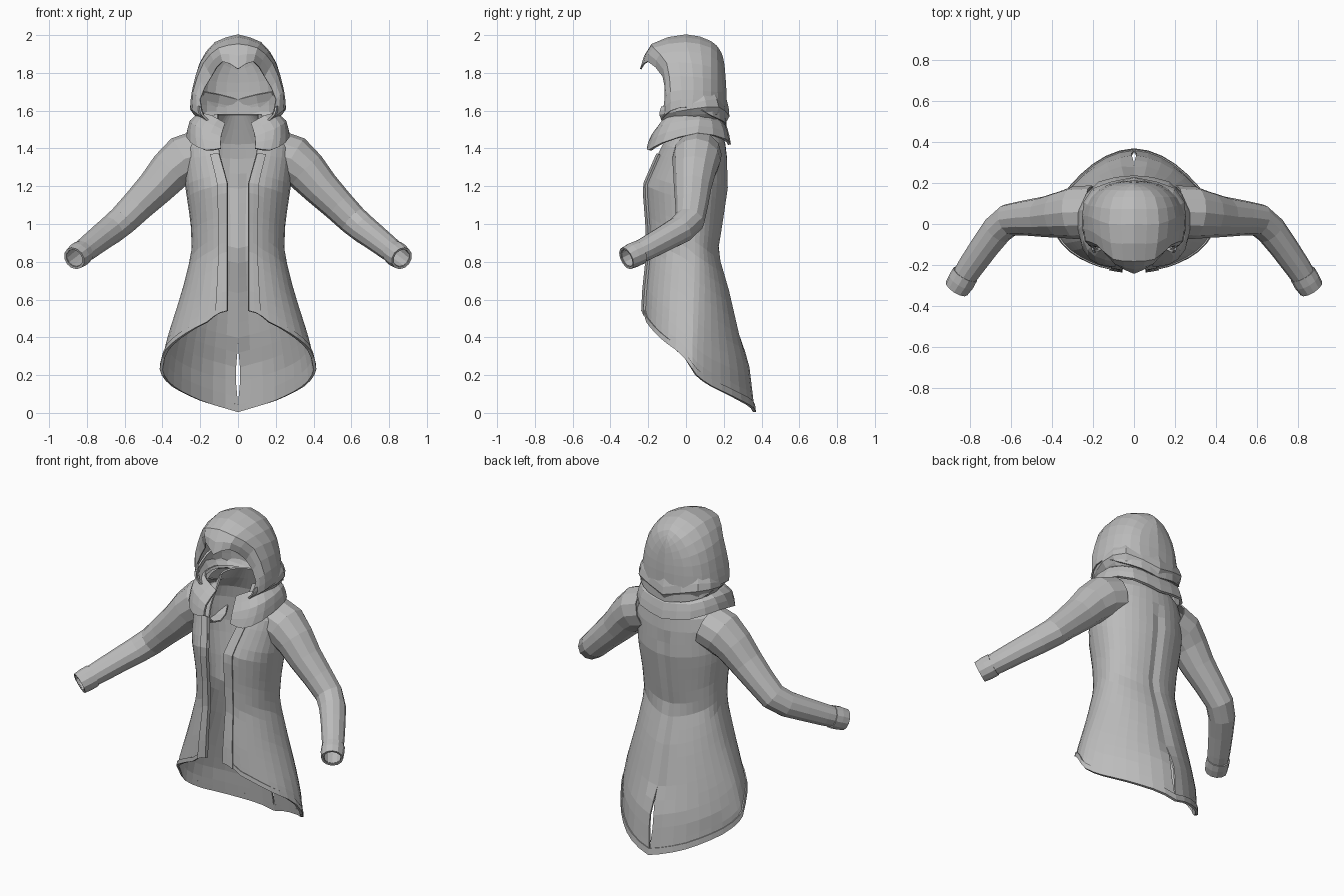
import bpy
import math
from mathutils import Vector

old = bpy.data.objects.get("Cube")
if old:
    bpy.data.objects.remove(old)

grey = bpy.data.materials.new("grey_cloth")
grey.use_nodes = True
grey.diffuse_color = (0.5, 0.5, 0.5, 1)
shader = next(n for n in grey.node_tree.nodes if n.type == "BSDF_PRINCIPLED")
shader.inputs["Base Color"].default_value = grey.diffuse_color
shader.inputs["Roughness"].default_value = 0.8


def sheet(name, rows, thickness, closed=False):
    """Cloth sheet from a grid of points, mirrored across the centre plane."""
    count = len(rows[0])
    verts = [tuple(p) for row in rows for p in row]
    faces = []
    for r in range(len(rows) - 1):
        for c in range(count if closed else count - 1):
            d = (c + 1) % count
            faces.append((r * count + c, r * count + d, (r + 1) * count + d, (r + 1) * count + c))
    mesh = bpy.data.meshes.new(name)
    mesh.from_pydata(verts, [], faces)
    mesh.materials.append(grey)
    obj = bpy.data.objects.new(name, mesh)
    bpy.context.collection.objects.link(obj)
    mirror = obj.modifiers.new("mirror", "MIRROR")
    mirror.use_clip = True
    mirror.merge_threshold = 0.002
    solid = obj.modifiers.new("cloth", "SOLIDIFY")
    solid.thickness = thickness
    solid.offset = 0
    return obj


def smooth(points, steps):
    """Catmull-Rom curve through the points."""
    pts = [Vector(p) for p in points]
    pts = [pts[0] * 2 - pts[1]] + pts + [pts[-1] * 2 - pts[-2]]
    out = []
    for a, b, c, d in zip(pts, pts[1:], pts[2:], pts[3:]):
        for i in range(steps):
            t = i / steps
            out.append((b * 2 + (c - a) * t + (a * 2 - b * 5 + c * 4 - d) * t**2
                        + (b * 3 - a - c * 3 + d) * t**3) / 2)
    return out + [pts[-2]]


def drape(name, stations, thickness, across=2, along=2):
    """Smooth sheet through a coarse grid of stations."""
    rows = [smooth(s, across) for s in stations]
    cols = [smooth(col, along) for col in zip(*rows)]
    return sheet(name, cols, thickness)


def lerp_table(table, key):
    """Read a table sorted by its first column."""
    key = min(max(key, table[0][0]), table[-1][0])
    for lo, hi in zip(table, table[1:]):
        if key <= hi[0]:
            t = (key - lo[0]) / (hi[0] - lo[0])
            return [a + (b - a) * t for a, b in zip(lo[1:], hi[1:])]


# Coat cross-sections: height, half width, front, back
SECTIONS = [
    (0, .41, -.23, .36), (.25, .405, -.23, .33), (.4, .37, -.23, .285),
    (.65, .29, -.22, .225), (.85, .24, -.2, .165), (1, .245, -.205, .19),
    (1.2, .275, -.22, .22), (1.4, .28, -.14, .21), (1.47, .24, -.1, .19),
    (1.52, .15, -.08, .17), (1.58, .12, -.05, .15)]
# Hem height by angle from the front
HEM = [(0, .54), (.16, .53), (.28, .49), (.55, .45), (.95, .38), (1.3, .32),
       (1.57, .23), (2.1, .14), (2.65, .06), (math.pi, .005)]


def coat_point(angle_share, drop, lift=0.0):
    """Point on the coat: share of the way round, share of the way down."""
    hem = lerp_table(HEM, angle_share * math.pi)[0]
    z = 1.58 + (hem - 1.58) * drop
    width, front, back = lerp_table(SECTIONS, z)
    opening = .055 + .05 * min(max((z - 1.22) / .18, 0), 1)
    start = math.asin(opening / width)
    a = start + (math.pi - start) * angle_share
    centre = .03
    x = width * math.sin(a)
    c = math.cos(a)
    if c > 0:
        y = centre - (centre - front) * c**.85
    else:
        point = 1 + .8 * min(max((.8 - z) / .6, 0), 1)
        y = centre + (back - centre) * abs(c)**point
    # spine hollow and tail vent
    if angle_share == 1:
        x = .012 * math.sin(math.pi * (z - .05) / .3) if .05 < z < .35 else 0
        y -= .012 if .35 < z < 1.3 else 0
    return Vector((x + lift * math.sin(a), y - lift * c, z))


COLS, ROWS = 18, 20
sheet("coat_body", [[coat_point(c / COLS, r / ROWS) for c in range(COLS + 1)]
                    for r in range(ROWS + 1)], .01)

# Raised front facings beside the opening
sheet("front_facing", [[coat_point(s, r / ROWS, .009) for s in (0, .03, .065)]
                       for r in range(4, ROWS + 1)], .014)

# Rolled hem
sheet("hem_edge", [[coat_point(c / COLS, d, .003) for c in range(COLS + 1)]
                   for d in (.975, 1)], .016)


def tube(name, path, thickness, sides=12):
    """Round sleeve along a path of (x, y, z, radius)."""
    pts = [Vector(p[:3]) for p in path]
    rows = []
    for i, p in enumerate(pts):
        t = (pts[min(i + 1, len(pts) - 1)] - pts[max(i - 1, 0)]).normalized()
        u = t.cross(Vector((0, 1, 0))).normalized()
        v = t.cross(u)
        ring = [math.tau * k / sides for k in range(sides)]
        rows.append([p + (u * math.cos(k) + v * math.sin(k)) * path[i][3] for k in ring])
    return sheet(name, rows, thickness, closed=True)


# Sleeves and cuffs
ARM = [(.2, .06, 1.37, .125), (.29, .055, 1.34, .125), (.36, .045, 1.28, .11),
       (.44, .035, 1.19, .095), (.53, .03, 1.1, .083), (.61, .02, 1.02, .076),
       (.67, -.03, .97, .072), (.73, -.11, .925, .066), (.8, -.21, .87, .06),
       (.865, -.31, .82, .052)]
tube("sleeve", ARM, .008)
tube("cuff", [(.825, -.245, .85, .06), (.845, -.28, .835, .061), (.867, -.315, .818, .056)], .012)

# Hood, from the face edge round to the back seam
drape("hood", [
    [(.17, -.13, 1.55), (.2, -.11, 1.66), (.14, -.12, 1.78), (.08, -.2, 1.86), (0, -.24, 1.82)],
    [(.235, -.08, 1.6), (.235, -.08, 1.7), (.18, -.1, 1.85), (.1, -.17, 1.93), (0, -.18, 1.95)],
    [(.25, .03, 1.62), (.235, .04, 1.71), (.2, .03, 1.85), (.12, 0, 1.96), (0, 0, 2)],
    [(.21, .14, 1.57), (.2, .13, 1.7), (.17, .13, 1.83), (.1, .13, 1.93), (0, .13, 1.965)],
    [(.11, .2, 1.54), (.12, .19, 1.7), (.1, .185, 1.8), (.05, .18, 1.88), (0, .175, 1.92)],
    [(0, .21, 1.52), (0, .21, 1.7), (0, .205, 1.78), (0, .2, 1.84), (0, .19, 1.89)],
], .008)

# Soft fold round the base of the hood
drape("hood_fold", [
    [(.2, -.13, 1.62), (.19, -.14, 1.58), (.15, -.12, 1.54)],
    [(.235, .03, 1.66), (.25, .03, 1.61), (.2, .03, 1.55)],
    [(.18, .14, 1.7), (.2, .17, 1.62), (.17, .14, 1.55)],
    [(0, .21, 1.66), (0, .225, 1.57), (0, .18, 1.51)],
], .01)

# Wide turned-down collar
drape("collar", [
    [(.07, -.11, 1.53), (.09, -.18, 1.46), (.09, -.2, 1.4)],
    [(.14, -.1, 1.57), (.19, -.15, 1.5), (.17, -.19, 1.39)],
    [(.19, -.04, 1.58), (.24, -.08, 1.53), (.245, -.12, 1.43)],
    [(.18, .07, 1.58), (.24, .07, 1.55), (.265, .06, 1.48)],
    [(.11, .15, 1.56), (.16, .18, 1.53), (.17, .2, 1.45)],
    [(0, .17, 1.54), (0, .21, 1.51), (0, .23, 1.42)],
], .016)
